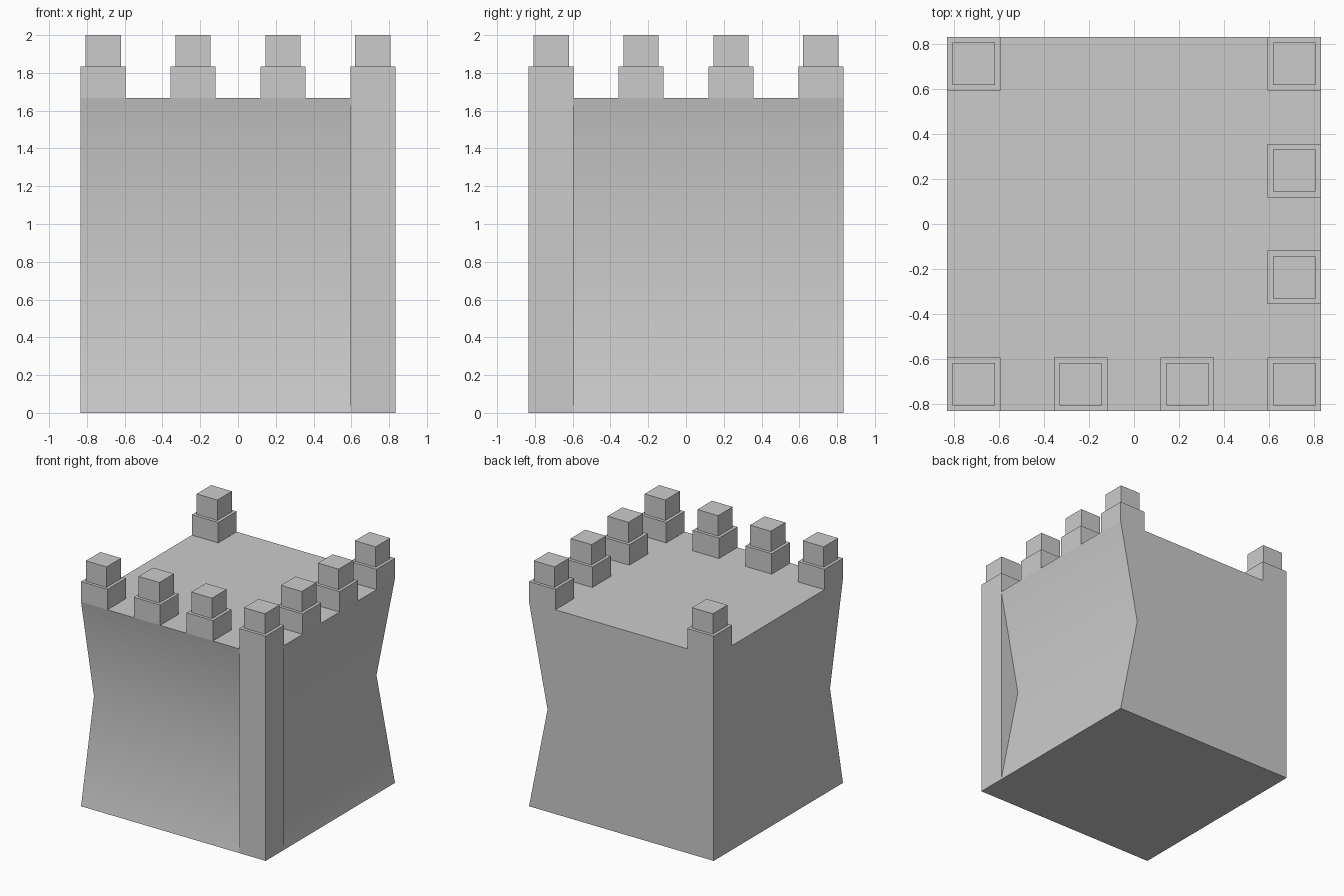
import bpy, bmesh

if "Cube" in bpy.data.objects:
    bpy.data.objects.remove(bpy.data.objects["Cube"])

H = 5 / 6            # half width of the tower
CELL = 2 * H / 7     # width of one merlon or gap
Q = H - CELL         # inner edge of the corner pillar
WALL_TOP = 2 * H
STEP = 1 / 6         # height of each merlon tier, and depth of the wall pinch

bm = bmesh.new()


def ring(z, d):
    """Plan outline with the front and right walls pushed in by d."""
    plan = [(-H, -H + d), (Q, -H + d), (Q, -H), (H, -H), (H, -Q),
            (H - d, -Q), (H - d, H), (-H, H)]
    return [bm.verts.new((x, y, z)) for x, y in plan]


def faces_at(z):
    return [f for f in bm.faces if all(abs(v.co.z - z) < 1e-4 for v in f.verts)]


def raise_faces(faces, height):
    new = bmesh.ops.extrude_discrete_faces(bm, faces=faces)["faces"]
    bmesh.ops.translate(bm, verts=list({v for f in new for v in f.verts}),
                        vec=(0, 0, height))
    return new


# Tower body: pinched walls with one straight corner pillar
rings = [ring(0, 0), ring(H, STEP), ring(WALL_TOP, 0)]
for a, b in zip(rings, rings[1:]):
    for i in range(8):
        j = (i + 1) % 8
        bm.faces.new((a[i], a[j], b[j], b[i]))
bm.faces.new(rings[0][::-1])
bm.faces.new(rings[2])
bmesh.ops.remove_doubles(bm, verts=bm.verts[:], dist=1e-4)
bmesh.ops.recalc_face_normals(bm, faces=bm.faces[:])

# Pinched walls are smooth across the waist
for f in bm.faces:
    f.smooth = 0.05 < abs(f.normal.z) < 0.5

# Divide the roof into a 7 x 7 grid
for axis in ((1, 0, 0), (0, 1, 0)):
    for i in range(1, 7):
        roof = faces_at(WALL_TOP)
        geom = (list({v for f in roof for v in f.verts})
                + list({e for f in roof for e in f.edges}) + roof)
        p = -H + i * CELL
        bmesh.ops.bisect_plane(bm, geom=geom, dist=1e-4, plane_no=axis,
                               plane_co=[c * p for c in axis])

# Lower merlon tier along the front and right, plus the far corner
spots = {(i, 0) for i in (0, 2, 4, 6)} | {(6, i) for i in (0, 2, 4, 6)} | {(0, 6)}


def cell_of(f):
    c = f.calc_center_median()
    return int((c.x + H) / CELL), int((c.y + H) / CELL)


raise_faces([f for f in faces_at(WALL_TOP) if cell_of(f) in spots], STEP)
bmesh.ops.dissolve_limit(bm, angle_limit=0.02, verts=bm.verts[:], edges=bm.edges[:])

# Upper merlon tier, set in from the lower one
tops = faces_at(WALL_TOP + STEP)
bmesh.ops.inset_individual(bm, faces=tops, thickness=(CELL - STEP) / 2)
tops = [f for f in tops if f.is_valid]
raise_faces(tops, STEP)

mesh = bpy.data.meshes.new("castle_tower")
bm.to_mesh(mesh)
bm.free()
bpy.context.collection.objects.link(bpy.data.objects.new("castle_tower", mesh))
